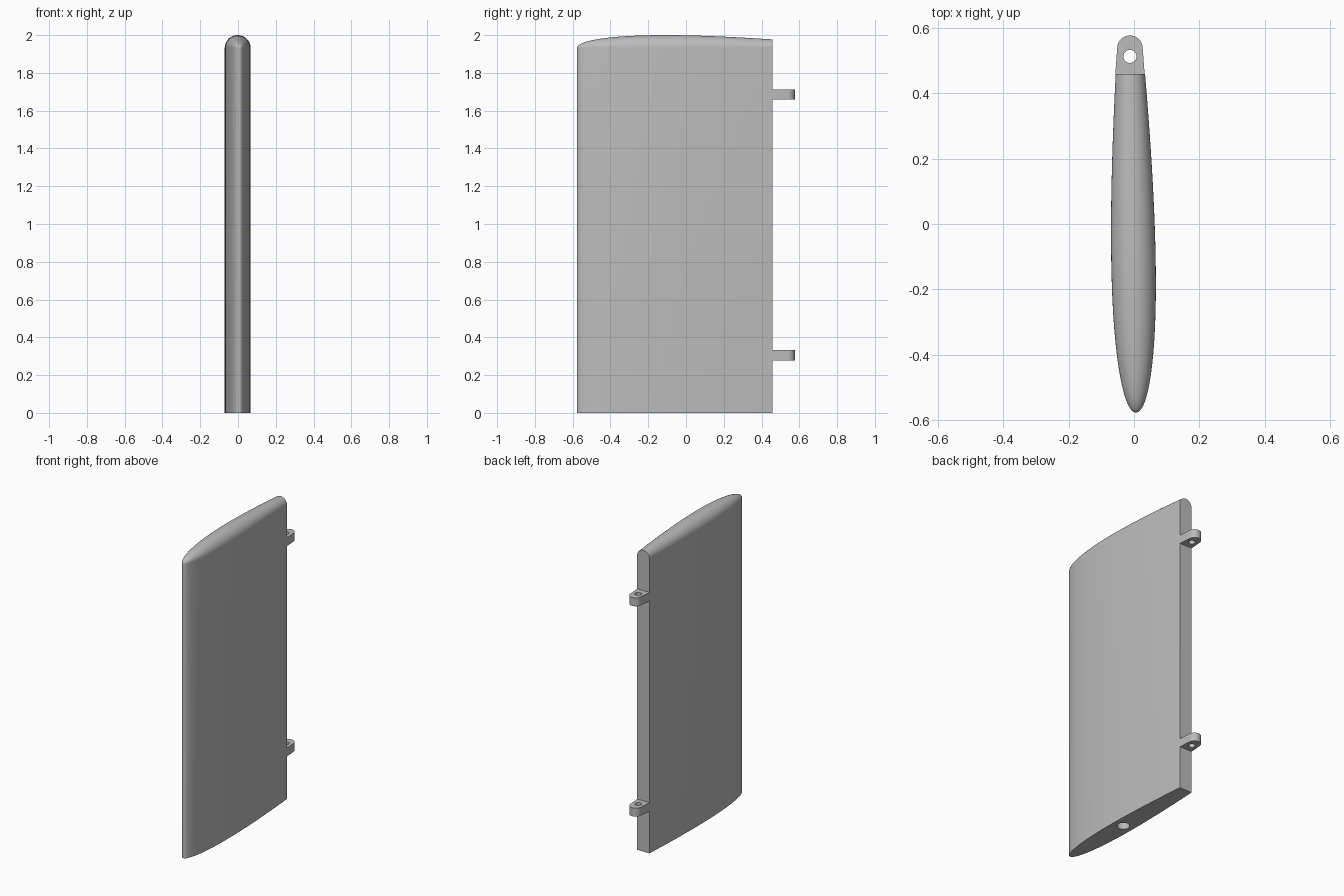
import bpy, bmesh, math

if "Cube" in bpy.data.objects:
    bpy.data.objects.remove(bpy.data.objects["Cube"])

NOSE, TAIL, CHORD = -0.577, 0.459, 1.55
HALF, TIP_Z = 0.068, 1.932

grey = bpy.data.materials.new("Plain grey")
grey.use_nodes = True
colour = (0.5, 0.5, 0.5, 1)
grey.diffuse_color = colour
grey.node_tree.nodes["Principled BSDF"].inputs["Base Color"].default_value = colour


def centre_x(y):
    """Chord line, turned slightly about the vertical."""
    return 0.006 - 0.0165 * (y - NOSE)


def half_thickness(y):
    """Symmetric aerofoil thickness at station y."""
    t = max(0, (y - NOSE) / CHORD)
    f = 0.2969 * t**0.5 - 0.126 * t - 0.3516 * t**2 + 0.2843 * t**3 - 0.1015 * t**4
    return HALF * f / 0.1


def make_object(name, bm):
    bmesh.ops.recalc_face_normals(bm, faces=bm.faces)
    mesh = bpy.data.meshes.new(name)
    bm.to_mesh(mesh)
    bm.free()
    mesh.materials.append(grey)
    obj = bpy.data.objects.new(name, mesh)
    bpy.context.collection.objects.link(obj)
    return obj


def select(obj):
    bpy.ops.object.select_all(action="DESELECT")
    obj.select_set(True)
    bpy.context.view_layer.objects.active = obj


def drill(obj, radius, x, y, z, depth):
    """Cut a vertical round hole centred on the given point."""
    bpy.ops.mesh.primitive_cylinder_add(vertices=32, radius=radius, depth=depth, location=(x, y, z))
    cutter = bpy.context.object
    cutter.hide_render = True
    cutter.data.materials.append(grey)
    select(obj)
    mod = obj.modifiers.new("Hole", "BOOLEAN")
    mod.operation, mod.solver, mod.object = "DIFFERENCE", "EXACT", cutter
    bpy.ops.object.modifier_apply(modifier=mod.name)
    bpy.data.objects.remove(cutter)


def smooth(obj):
    select(obj)
    bpy.ops.object.shade_smooth_by_angle(angle=math.radians(35))


# Wing panel: upright sections with round tops, lofted from nose to tail
bm = bmesh.new()
sections, stations, arc = [], 40, 20
for i in range(stations + 1):
    y = NOSE + (TAIL - NOSE) * (i / stations) ** 2
    h, cx = half_thickness(y), centre_x(y)
    points = [(cx + h, y, 0)]
    for k in range(arc + 1):
        a = math.pi * k / arc
        points.append((cx + h * math.cos(a), y, TIP_Z + h * math.sin(a)))
    points.append((cx - h, y, 0))
    sections.append([bm.verts.new(p) for p in points])
for a, b in zip(sections, sections[1:]):
    for k in range(len(a) - 1):
        bm.faces.new((a[k], a[k + 1], b[k + 1], b[k]))
bm.faces.new(sections[-1])
bm.faces.new([s[0] for s in sections] + [s[-1] for s in reversed(sections)])
bmesh.ops.remove_doubles(bm, verts=bm.verts, dist=0.00001)
panel = make_object("wing_panel", bm)

# Pivot socket in the underside
drill(panel, 0.038, centre_x(-0.1), -0.1, 0, 0.6)
smooth(panel)

# Hinge lugs on the rear edge
LUG_R, LUG_Y, LUG_H = 0.039, 0.538, 0.055
for name, z in (("lower_hinge_lug", 0.278), ("upper_hinge_lug", 1.658)):
    bm = bmesh.new()
    cx, root = centre_x(LUG_Y), half_thickness(TAIL)
    outline = [(cx - root, TAIL), (cx + root, TAIL)]
    for k in range(25):
        a = math.pi * k / 24
        outline.append((cx + LUG_R * math.cos(a), LUG_Y + LUG_R * math.sin(a)))
    base = bm.faces.new([bm.verts.new((x, y, z)) for x, y in outline])
    top = bmesh.ops.extrude_face_region(bm, geom=[base])
    verts = [v for v in top["geom"] if isinstance(v, bmesh.types.BMVert)]
    bmesh.ops.translate(bm, verts=verts, vec=(0, 0, LUG_H))
    lug = make_object(name, bm)
    drill(lug, 0.02, cx, 0.513, z + LUG_H / 2, 0.2)
    smooth(lug)
